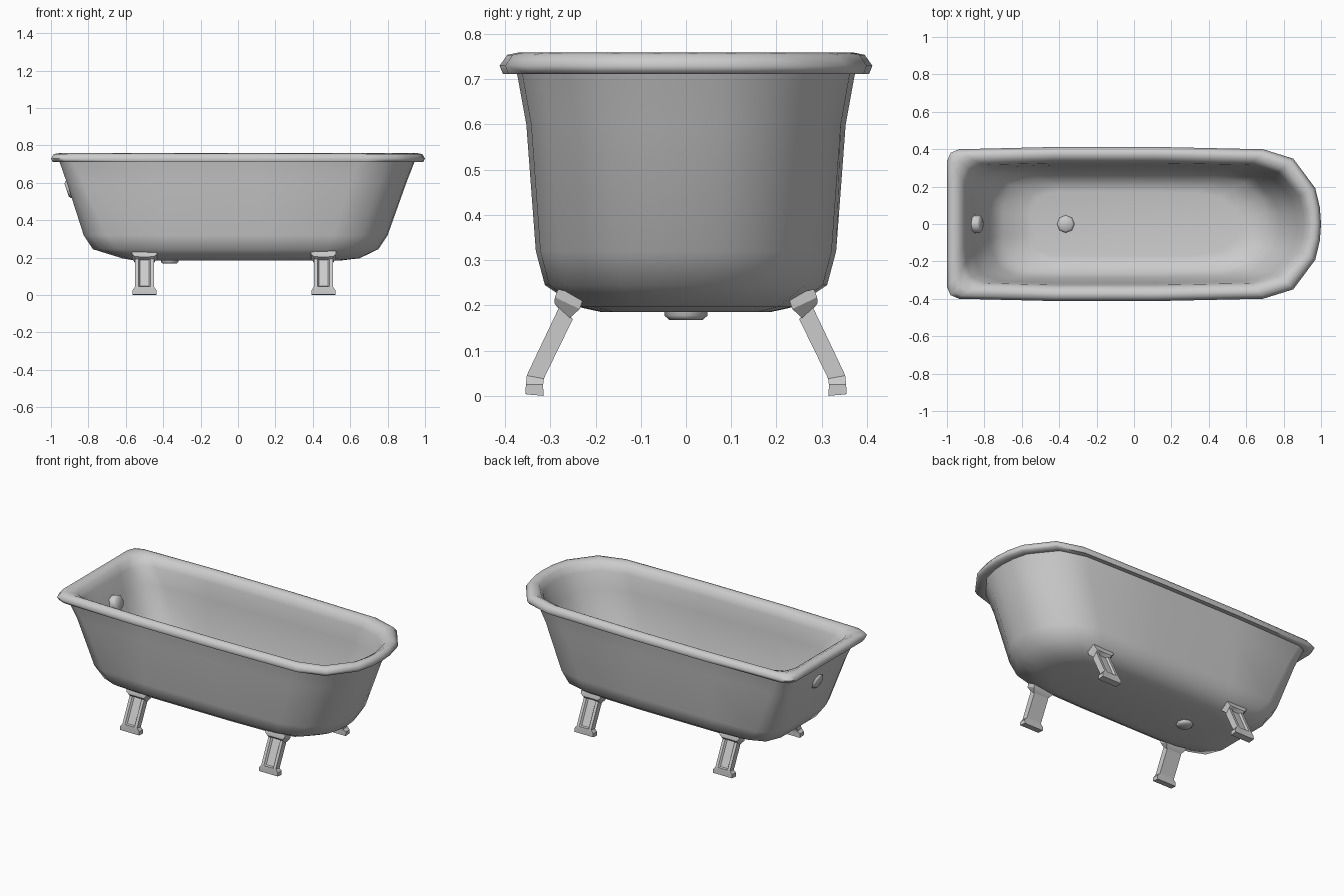
import bpy, bmesh
from math import sin, cos, pi, radians
from mathutils import Matrix

if "Cube" in bpy.data.objects:
    bpy.data.objects.remove(bpy.data.objects["Cube"])


def finish(name, bm, angle):
    bmesh.ops.recalc_face_normals(bm, faces=bm.faces)
    me = bpy.data.meshes.new(name)
    bm.to_mesh(me)
    bm.free()
    ob = bpy.data.objects.new(name, me)
    bpy.context.collection.objects.link(ob)
    bpy.ops.object.select_all(action='DESELECT')
    ob.select_set(True)
    bpy.context.view_layer.objects.active = ob
    bpy.ops.object.shade_smooth_by_angle(angle=radians(angle))
    return ob


def loft(name, rings, angle):
    bm = bmesh.new()
    loops = [[bm.verts.new(p) for p in r] for r in rings]
    n = len(loops[0])
    for a, b in zip(loops, loops[1:]):
        for i in range(n):
            j = (i + 1) % n
            bm.faces.new((a[i], a[j], b[j], b[i]))
    bm.faces.new(loops[0])
    bm.faces.new(loops[-1])
    return finish(name, bm, angle)


# Tub outline: squarish left end, half-round right end
def outline(xl, xr, hy, z, r, d):
    e = hy * 0.97
    half = [(xl, 0), (xl, (e - r) * 0.6)]
    for k in range(3):
        a = k * pi / 4
        half.append((xl + r - r * cos(a), e - r + r * sin(a)))
    half += [(-0.42, hy), (0.12, hy)]
    for u, v in ((0, 1), (0.52, 0.875), (0.9, 0.48), (0.98, 0.22), (1, 0)):
        half.append((xr - d + d * u, e * v))
    return [(x, y, z) for x, y in half] + [(x, -y, z) for x, y in half[-2:0:-1]]


# One continuous skin: underside, outer wall, rolled rim, inner wall, floor
sections = [
    (-0.56, 0.56, 0.19, 0.186, 0.10, 0.22),
    (-0.62, 0.65, 0.24, 0.197, 0.12, 0.24),
    (-0.775, 0.75, 0.312, 0.245, 0.13, 0.27),
    (-0.825, 0.80, 0.332, 0.32, 0.12, 0.29),
    (-0.915, 0.90, 0.353, 0.60, 0.09, 0.30),
    (-0.955, 0.945, 0.374, 0.715, 0.07, 0.30),
    (-0.99, 0.99, 0.405, 0.712, 0.065, 0.31),
    (-1.0, 1.0, 0.412, 0.73, 0.065, 0.31),
    (-0.985, 0.985, 0.395, 0.754, 0.065, 0.30),
    (-0.955, 0.96, 0.370, 0.759, 0.07, 0.30),
    (-0.92, 0.93, 0.340, 0.742, 0.09, 0.29),
    (-0.90, 0.91, 0.326, 0.70, 0.11, 0.29),
    (-0.86, 0.87, 0.315, 0.60, 0.14, 0.29),
    (-0.765, 0.775, 0.29, 0.32, 0.15, 0.28),
    (-0.70, 0.72, 0.26, 0.258, 0.15, 0.27),
    (-0.58, 0.63, 0.21, 0.217, 0.12, 0.24),
    (-0.55, 0.56, 0.17, 0.209, 0.10, 0.22),
]
loft("tub_shell", [outline(*s) for s in sections], 65)

# Splayed legs: (outer y, z, inner y, z, half width, groove depth on outer side)
leg = [
    (0.355, 0.004, 0.315, 0.0, 0.065, 0.0),
    (0.354, 0.025, 0.316, 0.025, 0.065, 0.0),
    (0.352, 0.045, 0.314, 0.038, 0.05, 0.0),
    (0.349, 0.052, 0.311, 0.045, 0.05, 0.01),
    (0.282, 0.193, 0.250, 0.170, 0.05, 0.01),
    (0.291, 0.205, 0.257, 0.172, 0.05, 0.0),
    (0.290, 0.218, 0.235, 0.192, 0.066, 0.0),
    (0.283, 0.236, 0.225, 0.222, 0.068, 0.0),
]


def leg_ring(cx, s, yo, zo, yi, zi, w, g):
    g += 0.0005
    return [(cx - w, s * yi, zi), (cx + w, s * yi, zi), (cx + w, s * yo, zo),
            (cx + w * 0.65, s * yo, zo), (cx + w * 0.5, s * (yo - g), zo - g * 0.4),
            (cx - w * 0.5, s * (yo - g), zo - g * 0.4), (cx - w * 0.65, s * yo, zo),
            (cx - w, s * yo, zo)]


for end, cx in (("left", -0.5), ("right", 0.457)):
    for side, s in (("front", -1), ("back", 1)):
        loft(f"{side}_{end}_leg", [leg_ring(cx, s, *r) for r in leg], 30)


# Drain and overflow fittings: eight-sided plugs passing through the wall
def plug(name, loc, length, tilt):
    h = length / 2
    m = Matrix.Translation(loc) @ Matrix.Rotation(tilt, 4, 'Y')
    bm = bmesh.new()
    bmesh.ops.create_cone(bm, cap_ends=True, segments=8, radius1=0.047,
                          radius2=0.047, depth=length, matrix=m)
    caps = [f for f in bm.faces if len(f.verts) == 8]
    edges = list({e for f in caps for e in f.edges})
    bmesh.ops.bevel(bm, geom=edges, offset=0.009, segments=1, affect='EDGES')
    finish(name, bm, 60)


plug("drain", (-0.365, 0, 0.195), 0.054, 0)
plug("overflow", (-0.866, 0, 0.578), 0.106, radians(71))
